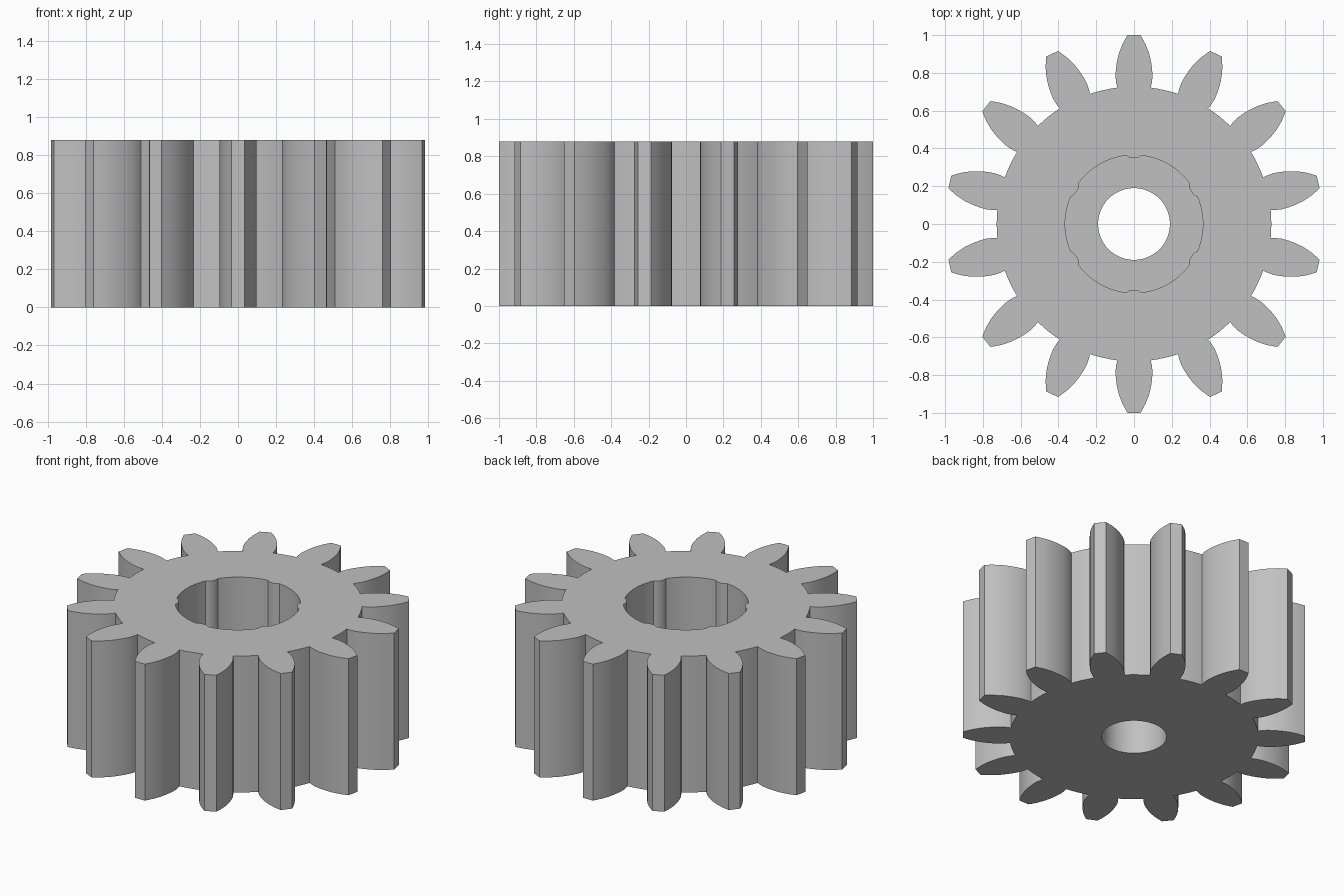
import bpy
import bmesh
from math import sin, cos, radians, pi

old = bpy.data.objects.get("Cube")
if old:
    bpy.data.objects.remove(old, do_unlink=True)

TEETH = 14
HEIGHT = 0.88
FLOOR_Z = 0.40          # floor of the counterbore
ROOT_R = 0.727
BORE_R = 0.19
RECESS_R = 0.365

# One flank of a tooth: (half width, radius along the tooth axis), root to tip
FLANK = [(0.088, 0.722), (0.094, 0.745), (0.098, 0.78), (0.096, 0.82),
         (0.090, 0.86), (0.081, 0.90), (0.062, 0.95), (0.035, 1.0)]


def polar(r, a):
    return (r * cos(a), r * sin(a))


def gear_outline():
    pts = []
    pitch = 2 * pi / TEETH
    half_root = 0.088 / 0.722
    tooth = [(r, -w) for w, r in FLANK] + [(r, w) for w, r in reversed(FLANK)]
    for i in range(TEETH):
        a = pi / 2 + i * pitch
        pts += [(r * cos(a) - t * sin(a), r * sin(a) + t * cos(a)) for r, t in tooth]
        # rounded root between two teeth
        for k in range(1, 4):
            pts.append(polar(ROOT_R, a + half_root + (pitch - 2 * half_root) * k / 4))
    return pts


def recess_outline():
    # circle with six shallow ribs pointing inward
    ridge = [(-6.5, RECESS_R), (-4.8, 0.356), (-3, 0.350), (0, 0.349),
             (3, 0.350), (4.8, 0.356), (6.5, RECESS_R)]
    pts = []
    for i in range(6):
        mid = 30 + 60 * i
        pts += [polar(r, radians(mid + d)) for d, r in ridge]
        pts += [polar(RECESS_R, radians(mid + 6.5 + 47 * k / 10)) for k in range(1, 10)]
    return pts


def add_loop(bm, pts, z):
    verts = [bm.verts.new((x, y, z)) for x, y in pts]
    edges = [bm.edges.new((v, verts[i - 1])) for i, v in enumerate(verts)]
    return verts, edges


def wall(bm, pts, z0, z1):
    """Upright wall along an outline; returns its bottom and top edges."""
    low, low_edges = add_loop(bm, pts, z0)
    top, top_edges = add_loop(bm, pts, z1)
    for i in range(len(pts)):
        bm.faces.new((low[i - 1], low[i], top[i], top[i - 1]))
    return low_edges, top_edges


bm = bmesh.new()
# Toothed rim, counterbore and through bore
rim_low, rim_top = wall(bm, gear_outline(), 0, HEIGHT)
recess_low, recess_top = wall(bm, recess_outline(), FLOOR_Z, HEIGHT)
circle = [polar(BORE_R, 2 * pi * k / 64) for k in range(64)]
bore_low, bore_top = wall(bm, circle, 0, FLOOR_Z)
# Flat rings joining them
for edges, nz in ((rim_top + recess_top, 1), (recess_low + bore_top, 1),
                  (rim_low + bore_low, -1)):
    bmesh.ops.triangle_fill(bm, edges=edges, use_beauty=True, normal=(0, 0, nz))
bmesh.ops.recalc_face_normals(bm, faces=bm.faces)

mesh = bpy.data.meshes.new("spur_gear")
bm.to_mesh(mesh)
bm.free()
gear = bpy.data.objects.new("spur_gear", mesh)
bpy.context.collection.objects.link(gear)

# Plain grey metal
grey = bpy.data.materials.new("grey")
grey.use_nodes = True
colour = (0.53, 0.53, 0.53, 1)
grey.diffuse_color = colour
grey.node_tree.nodes["Principled BSDF"].inputs["Base Color"].default_value = colour
mesh.materials.append(grey)

bpy.ops.object.select_all(action='DESELECT')
gear.select_set(True)
bpy.context.view_layer.objects.active = gear
bpy.ops.object.shade_smooth_by_angle(angle=radians(25))
